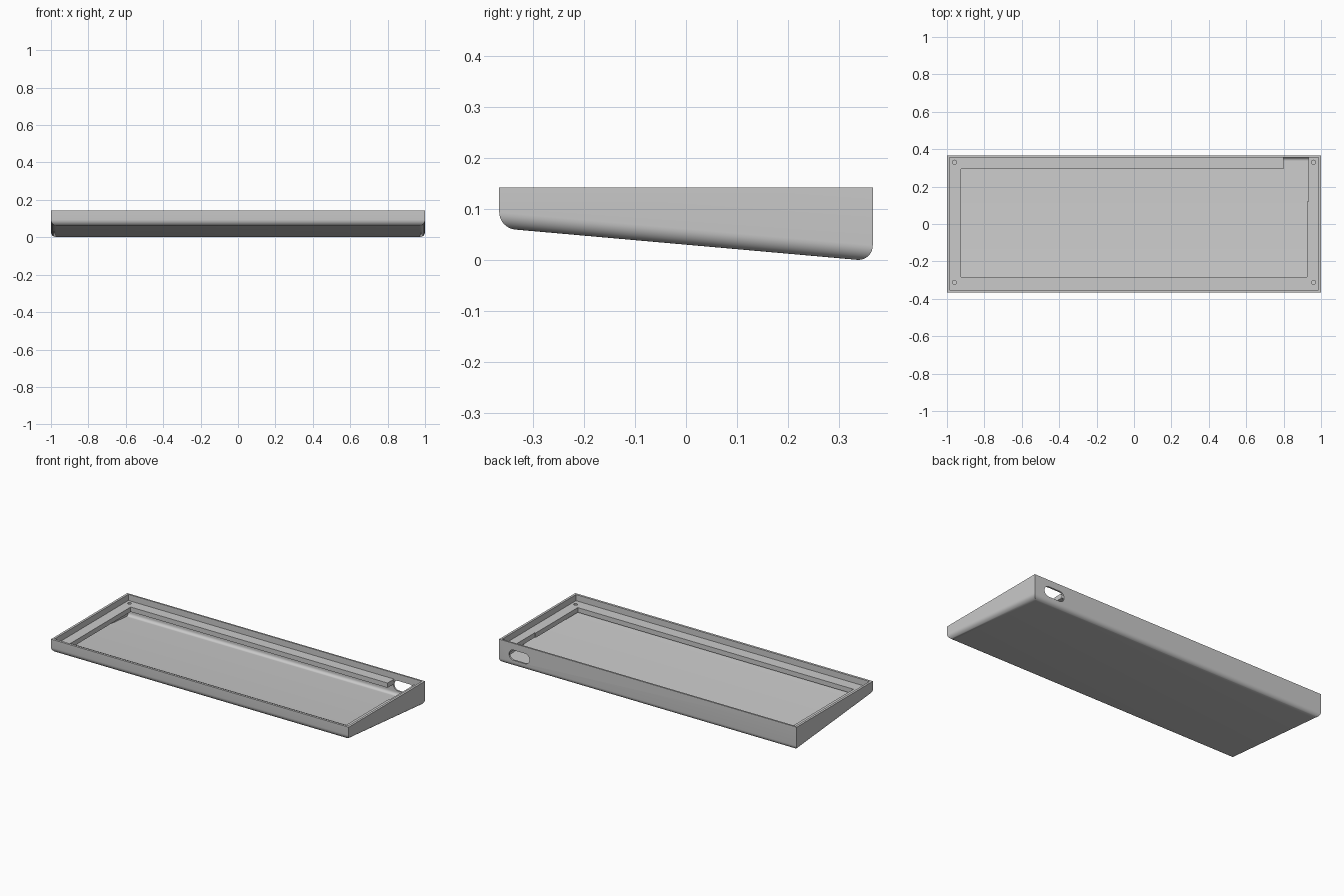
import bpy
import bmesh
import math
from mathutils import Matrix

cube = bpy.data.objects.get("Cube")
if cube:
    bpy.data.objects.remove(cube, do_unlink=True)

W, D, TOP = 1.0, 0.366, 0.143      # half width, half depth, rim height
SHELF, SHELF_LOW = 0.106, 0.077    # top and underside of the shelf plate
FLOOR = 0.014                      # thickness of the sloping floor


def under(y):
    """Height of the sloping underside."""
    return 0.0305 - 0.0885 * y


grey = bpy.data.materials.new("case_grey")
grey.use_nodes = True
grey.diffuse_color = (0.59, 0.59, 0.59, 1)
grey.node_tree.nodes["Principled BSDF"].inputs["Base Color"].default_value = grey.diffuse_color


def finish(bm, name):
    bmesh.ops.recalc_face_normals(bm, faces=bm.faces)
    mesh = bpy.data.meshes.new(name)
    bm.to_mesh(mesh)
    bm.free()
    obj = bpy.data.objects.new(name, mesh)
    bpy.context.collection.objects.link(obj)
    obj.data.materials.append(grey)
    return obj


def prism(outline, bottom, top):
    """Upright prism on an xy outline; bottom is a function of y."""
    bm = bmesh.new()
    low = [bm.verts.new((x, y, bottom(y))) for x, y in outline]
    high = [bm.verts.new((x, y, top)) for x, y in outline]
    bm.faces.new(low)
    bm.faces.new(high)
    n = len(outline)
    for i in range(n):
        j = (i + 1) % n
        bm.faces.new((low[i], low[j], high[j], high[i]))
    return bm


def rect(x, front, back):
    return [(-x, front), (x, front), (x, back), (-x, back)]


def round_edges(bm, edges, radius):
    bmesh.ops.bevel(bm, geom=edges, offset=radius, offset_type="OFFSET",
                    segments=8, profile=0.5, affect="EDGES")


def cut(target, cutter):
    mod = target.modifiers.new("cut", "BOOLEAN")
    mod.operation = "DIFFERENCE"
    mod.solver = "EXACT"
    mod.object = cutter
    bpy.context.view_layer.objects.active = target
    bpy.ops.object.modifier_apply(modifier=mod.name)
    bpy.data.objects.remove(cutter, do_unlink=True)


# Wedge-shaped body with rounded lower edges
bm = prism(rect(W, -D, D), under, TOP)
round_edges(bm, [e for e in bm.edges if all(v.co.z < 0.1 for v in e.verts)], 0.031)
case = finish(bm, "keyboard_case")

# Shallow recess leaving a thin rim
inside = rect(0.986, -0.352, 0.356)
cut(case, finish(prism(inside, lambda y: SHELF, 0.2), "rim_cutter"))

# Hollow below the shelf plate, with a sloping floor
bm = prism(inside, lambda y: under(y) + FLOOR, SHELF_LOW)
round_edges(bm, [e for e in bm.edges if all(v.co.z < 0.05 for v in e.verts)], 0.02)
cut(case, finish(bm, "hollow_cutter"))

# Opening through the shelf plate, reaching the back wall beside the port
opening = [(-0.926, -0.284), (0.926, -0.284), (0.926, 0.12), (0.932, 0.12),
           (0.932, 0.356), (0.8, 0.356), (0.8, 0.293), (-0.926, 0.293)]
cut(case, finish(prism(opening, lambda y: SHELF_LOW - 0.002, 0.2), "opening_cutter"))

# Screw holes in the shelf corners
for x in (-0.96, 0.96):
    for y in (-0.312, 0.33):
        bm = bmesh.new()
        bmesh.ops.create_cone(bm, cap_ends=True, segments=24, radius1=0.011,
                              radius2=0.011, depth=0.061,
                              matrix=Matrix.Translation((x, y, SHELF)))
        cut(case, finish(bm, "screw_hole_cutter"))

# Rounded cable port through the back wall
R, HALF = 0.031, 0.038
bm = bmesh.new()
ring = []
for i in range(26):
    side = 1 if i < 13 else -1
    a = -math.pi / 2 + math.pi * (i if i < 13 else i - 1) / 12
    ring.append(bm.verts.new((0.864 + side * HALF + R * math.cos(a), 0.345,
                              0.071 + R * math.sin(a))))
face = bm.faces.new(ring)
ext = bmesh.ops.extrude_face_region(bm, geom=[face], use_keep_orig=True)
for v in ext["geom"]:
    if isinstance(v, bmesh.types.BMVert):
        v.co.y = 0.4
cut(case, finish(bm, "port_cutter"))

# Smooth the rounded edges, keep the rest crisp
bpy.ops.object.select_all(action="DESELECT")
case.select_set(True)
bpy.context.view_layer.objects.active = case
bpy.ops.object.shade_smooth_by_angle(angle=math.radians(30))
